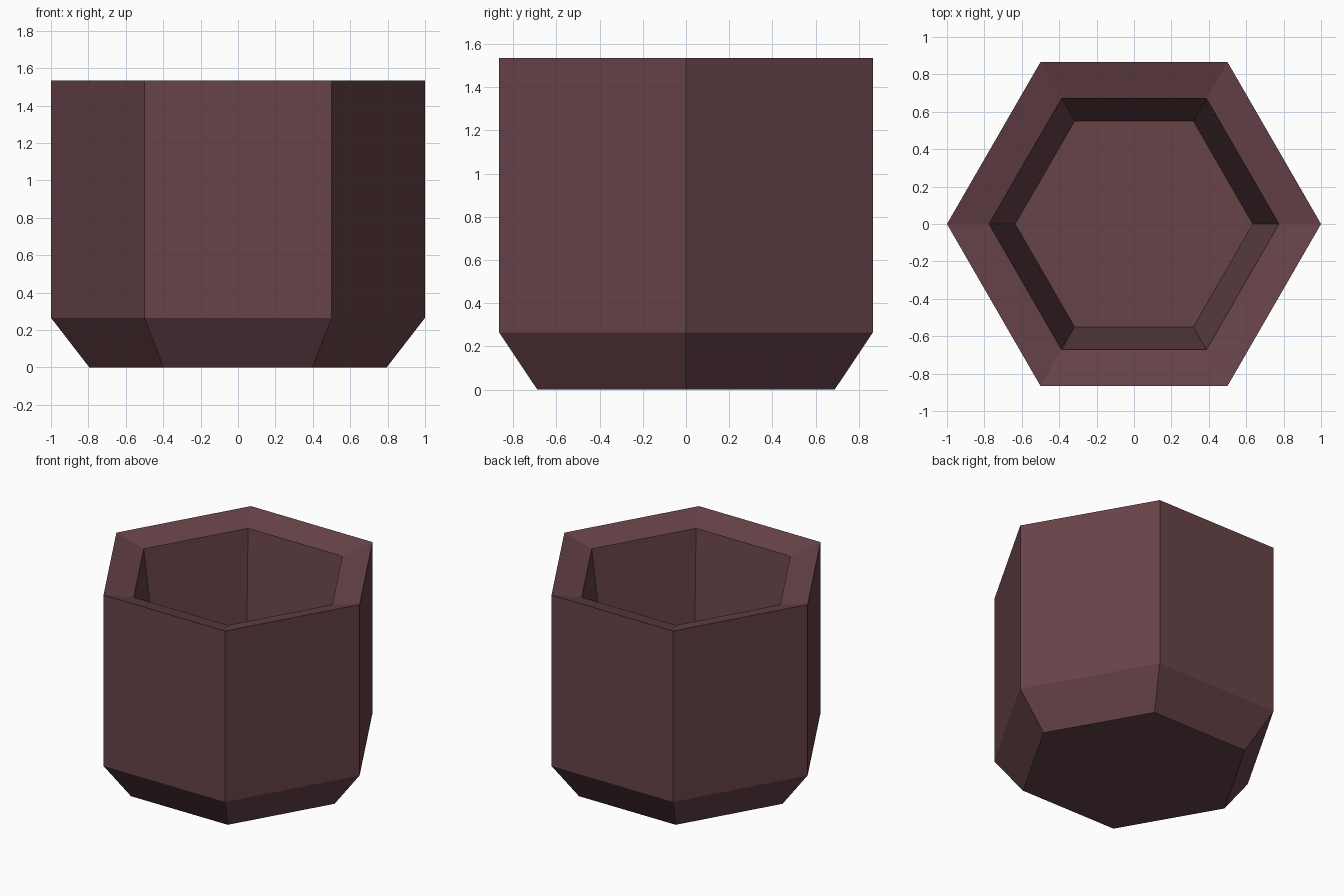
import bpy
import bmesh
from math import cos, sin, tau

cube = bpy.data.objects.get("Cube")
if cube:
    bpy.data.objects.remove(cube, do_unlink=True)

SIDES = 6


def make_material(name, color):
    mat = bpy.data.materials.new(name)
    mat.use_nodes = True
    mat.diffuse_color = color
    mat.node_tree.nodes["Principled BSDF"].inputs["Base Color"].default_value = color
    return mat


def lathe(name, profile, mat):
    """Turn a (radius, height) profile into a closed faceted solid."""
    bm = bmesh.new()
    rings = [[bm.verts.new((r * cos(tau * i / SIDES), r * sin(tau * i / SIDES), z))
              for i in range(SIDES)] for r, z in profile]
    for low, high in zip(rings, rings[1:]):
        for i in range(SIDES):
            j = (i + 1) % SIDES
            bm.faces.new((low[i], low[j], high[j], high[i]))
    bm.faces.new(rings[0][::-1])
    bm.faces.new(rings[-1])
    bmesh.ops.recalc_face_normals(bm, faces=bm.faces)
    mesh = bpy.data.meshes.new(name)
    bm.to_mesh(mesh)
    bm.free()
    mesh.materials.append(mat)
    obj = bpy.data.objects.new(name, mesh)
    bpy.context.collection.objects.link(obj)
    return obj


clay = make_material("dark maroon clay", (0.135, 0.056, 0.066, 1))

# Base, chamfer, outer wall, inward-sloping rim, tapered cavity and floor
lathe("hexagonal_pot", [
    (0.795, 0.0),
    (1.0, 0.265),
    (1.0, 1.535),
    (0.775, 1.475),
    (0.635, 0.40),
], clay)
